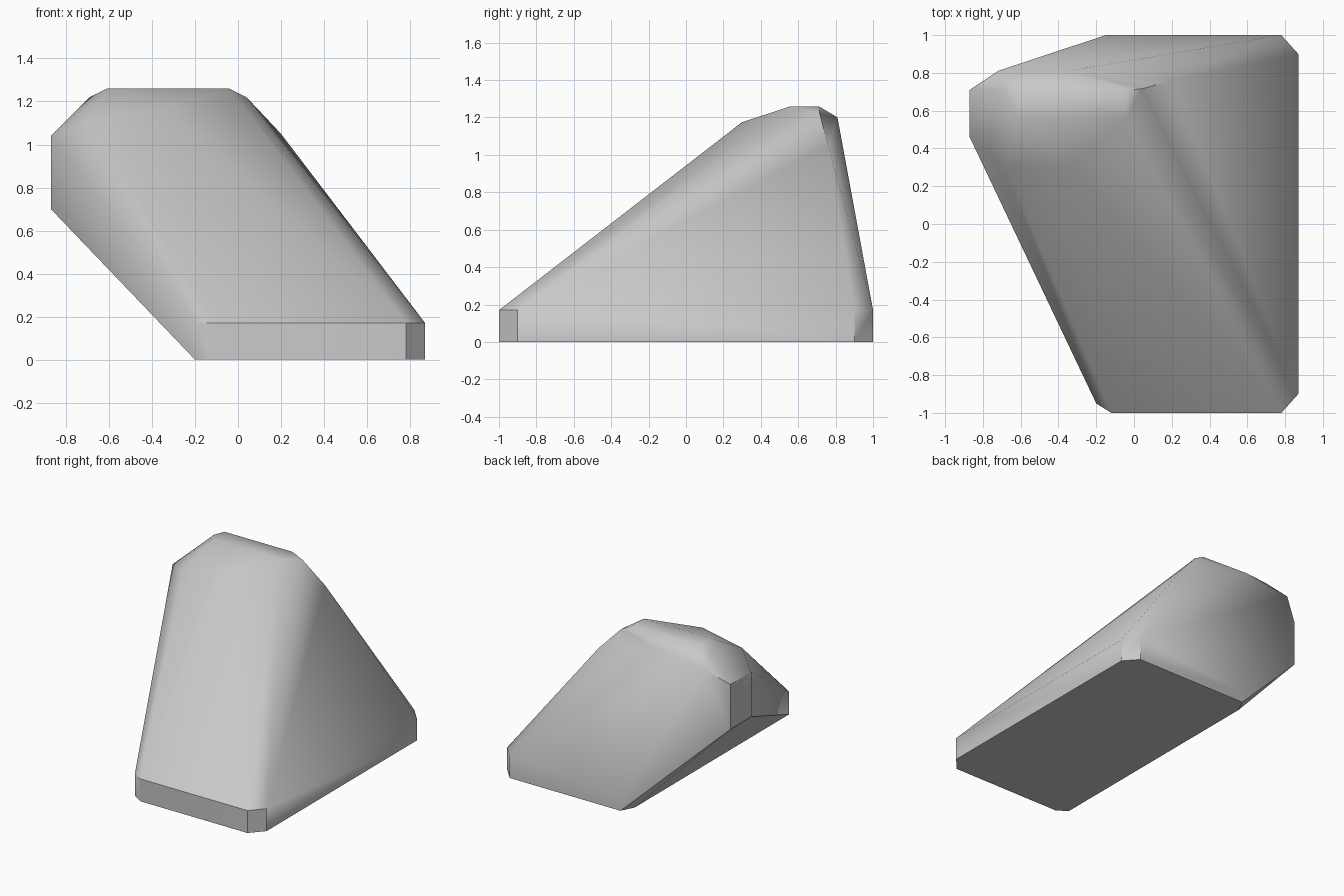
import bpy
import bmesh
import math

default_cube = bpy.data.objects.get("Cube")
if default_cube:
    bpy.data.objects.remove(default_cube, do_unlink=True)


def flat_material(name, colour):
    material = bpy.data.materials.new(name)
    material.use_nodes = True
    material.diffuse_color = colour
    for node in material.node_tree.nodes:
        if node.type == "BSDF_PRINCIPLED":
            node.inputs["Base Color"].default_value = colour
            node.inputs["Roughness"].default_value = 0.9
    return material


def hull_object(name, corners, material):
    """Wrap the corner points in a faceted convex shell."""
    bm = bmesh.new()
    for corner in corners:
        bm.verts.new(corner)
    result = bmesh.ops.convex_hull(bm, input=bm.verts[:])
    inner = {item for item in result["geom_interior"] + result["geom_unused"]
             if isinstance(item, bmesh.types.BMVert)}
    bmesh.ops.delete(bm, geom=list(inner), context="VERTS")
    # Merge the triangles that share a plane
    bmesh.ops.dissolve_limit(bm, angle_limit=math.radians(1),
                             verts=bm.verts[:], edges=bm.edges[:])
    bmesh.ops.recalc_face_normals(bm, faces=bm.faces[:])
    mesh = bpy.data.meshes.new(name)
    bm.to_mesh(mesh)
    bm.free()
    mesh.materials.append(material)
    rock = bpy.data.objects.new(name, mesh)
    bpy.context.collection.objects.link(rock)
    return rock


# Low upright skirt with clipped corners
skirt_height = 0.17
skirt_outline = [(-0.2, -0.95), (-0.12, -1), (0.78, -1), (0.87, -0.9),
                 (0.87, 0.9), (0.78, 1)]
skirt = [(x, y, z) for x, y in skirt_outline for z in (0, skirt_height)]

# Back left foot, where the skirt fades into the overhang
foot = [(-0.2, 0.9, 0), (-0.15, 1, 0), (-0.15, 1, 0.08)]

# Vertical facet at the tip of the overhang
overhang = [(-0.87, y, z) for y in (0.46, 0.71) for z in (0.7, 1.04)]

# Flat crown and the chamfers around it
crown = [(x, y, 1.26) for x in (-0.61, -0.04) for y in (0.56, 0.71)]
front_brow = [(-0.68, 0.3, 1.11), (-0.35, 0.3, 1.175)]
back_brow = [(-0.72, 0.81, 1.15), (-0.35, 0.81, 1.2)]
side_brow = [(-0.69, 0.7, 1.22), (0.04, 0.715, 1.22), (0.2, 0.76, 1.05)]

stone = flat_material("stone_grey", (0.58, 0.58, 0.58, 1))
rock = hull_object("leaning_rock",
                   skirt + foot + overhang + crown
                   + front_brow + back_brow + side_brow, stone)

# Soft shading over shallow chamfers, crisp main edges
bpy.ops.object.select_all(action="DESELECT")
rock.select_set(True)
bpy.context.view_layer.objects.active = rock
bpy.ops.object.shade_smooth_by_angle(angle=math.radians(40))
